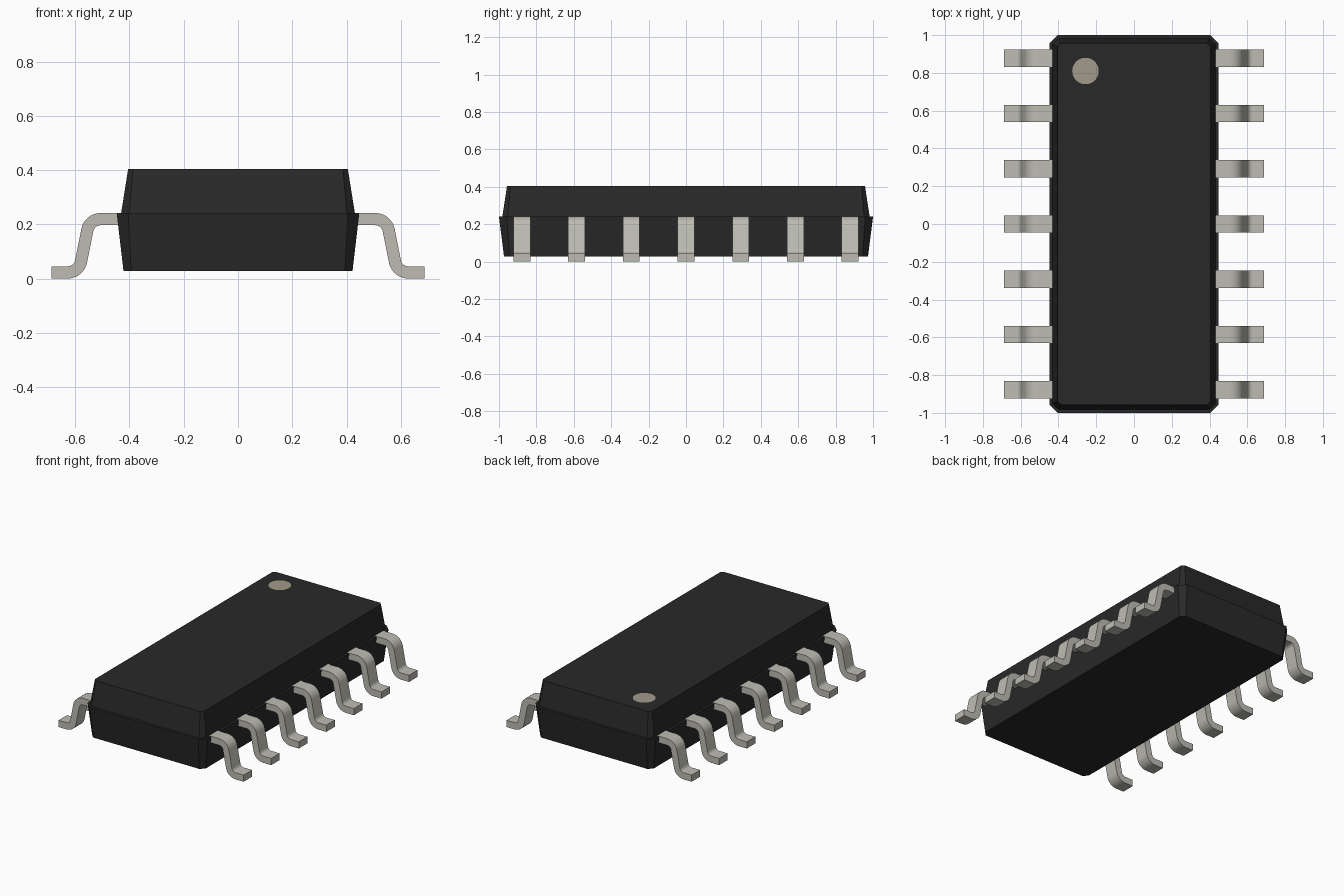
import bpy, bmesh, math
from mathutils import Vector

if "Cube" in bpy.data.objects:
    bpy.data.objects.remove(bpy.data.objects["Cube"])


def material(name, rgb):
    m = bpy.data.materials.new(name)
    m.diffuse_color = (*rgb, 1)
    m.use_nodes = True
    m.node_tree.nodes["Principled BSDF"].inputs["Base Color"].default_value = m.diffuse_color
    return m


PLASTIC = material("black_plastic", (0.022, 0.022, 0.022))
METAL = material("tinned_metal", (0.51, 0.50, 0.45))
PAINT = material("dot_paint", (0.36, 0.32, 0.26))


def finish(name, bm, mat, smooth=False):
    bmesh.ops.recalc_face_normals(bm, faces=bm.faces)
    me = bpy.data.meshes.new(name)
    bm.to_mesh(me)
    bm.free()
    me.materials.append(mat)
    ob = bpy.data.objects.new(name, me)
    bpy.context.collection.objects.link(ob)
    if smooth:
        bpy.ops.object.select_all(action='DESELECT')
        ob.select_set(True)
        bpy.context.view_layer.objects.active = ob
        bpy.ops.object.shade_smooth_by_angle(angle=math.radians(30))
    return ob


def loft(bm, loops):
    """Skin a list of closed point loops and cap both ends."""
    rings = [[bm.verts.new(p) for p in loop] for loop in loops]
    for a, b in zip(rings, rings[1:]):
        for i in range(len(a)):
            j = (i + 1) % len(a)
            bm.faces.new((a[i], a[j], b[j], b[i]))
    bm.faces.new(rings[0])
    bm.faces.new(rings[-1])


def octagon(hx, hy, c, z):
    """Rectangle with chamfered corners."""
    return [(hx, -hy + c, z), (hx, hy - c, z), (hx - c, hy, z), (-hx + c, hy, z),
            (-hx, hy - c, z), (-hx, -hy + c, z), (-hx + c, -hy, z), (hx - c, -hy, z)]


# Body: tapered lower half, small ledge, tapered upper half
bm = bmesh.new()
loft(bm, [octagon(0.422, 0.973, 0.028, 0.027),
          octagon(0.447, 1.0, 0.042, 0.24),
          octagon(0.431, 0.982, 0.03, 0.24),
          octagon(0.405, 0.957, 0.018, 0.404)])
finish("body", bm, PLASTIC)

# Pin one marker
bm = bmesh.new()
bmesh.ops.create_circle(bm, cap_ends=True, segments=48, radius=0.07)
bmesh.ops.translate(bm, verts=bm.verts, vec=(-0.257, 0.81, 0.4055))
finish("pin_one_dot", bm, PAINT)


def fillet(prev, corner, nxt, r, steps=8):
    """Points of a round bend of radius r at a corner."""
    u, v = (prev - corner).normalized(), (nxt - corner).normalized()
    half = u.angle(v) / 2
    centre = corner + (u + v).normalized() * (r / math.sin(half))
    start = (corner + u * (r / math.tan(half)) - centre).normalized()
    end = (corner + v * (r / math.tan(half)) - centre).normalized()
    return [centre + start.slerp(end, i / steps) * r for i in range(steps + 1)]


# Gull-wing lead centreline in the xz plane
T, W, PITCH = 0.045, 0.09, 0.2925
p = [Vector(q) for q in ((0.41, 0, 0.219), (0.5475, 0, 0.219),
                         (0.5865, 0, T / 2), (0.688, 0, T / 2))]
path = [p[0]] + fillet(p[0], p[1], p[2], 0.05) + fillet(p[1], p[2], p[3], 0.05) + [p[3]]


def lead(name, side, y):
    loops = []
    last = len(path) - 1
    for i, c in enumerate(path):
        t = (path[min(i + 1, last)] - path[max(i - 1, 0)]).normalized()
        if i in (0, 1, last - 1, last):  # flat shoulder and foot
            t = Vector((1, 0, 0))
        n = Vector((-t.z, 0, t.x)) * T / 2
        w = Vector((0, W / 2, 0))
        loops.append([(side * q.x, q.y + y, q.z)
                      for q in (c + n + w, c + n - w, c - n - w, c - n + w)])
    bm = bmesh.new()
    loft(bm, loops)
    finish(name, bm, METAL, smooth=True)


# Seven leads on each long side
for side, label in ((-1, "left"), (1, "right")):
    for i in range(7):
        lead(f"lead_{label}_{i + 1}", side, (3 - i) * PITCH)
